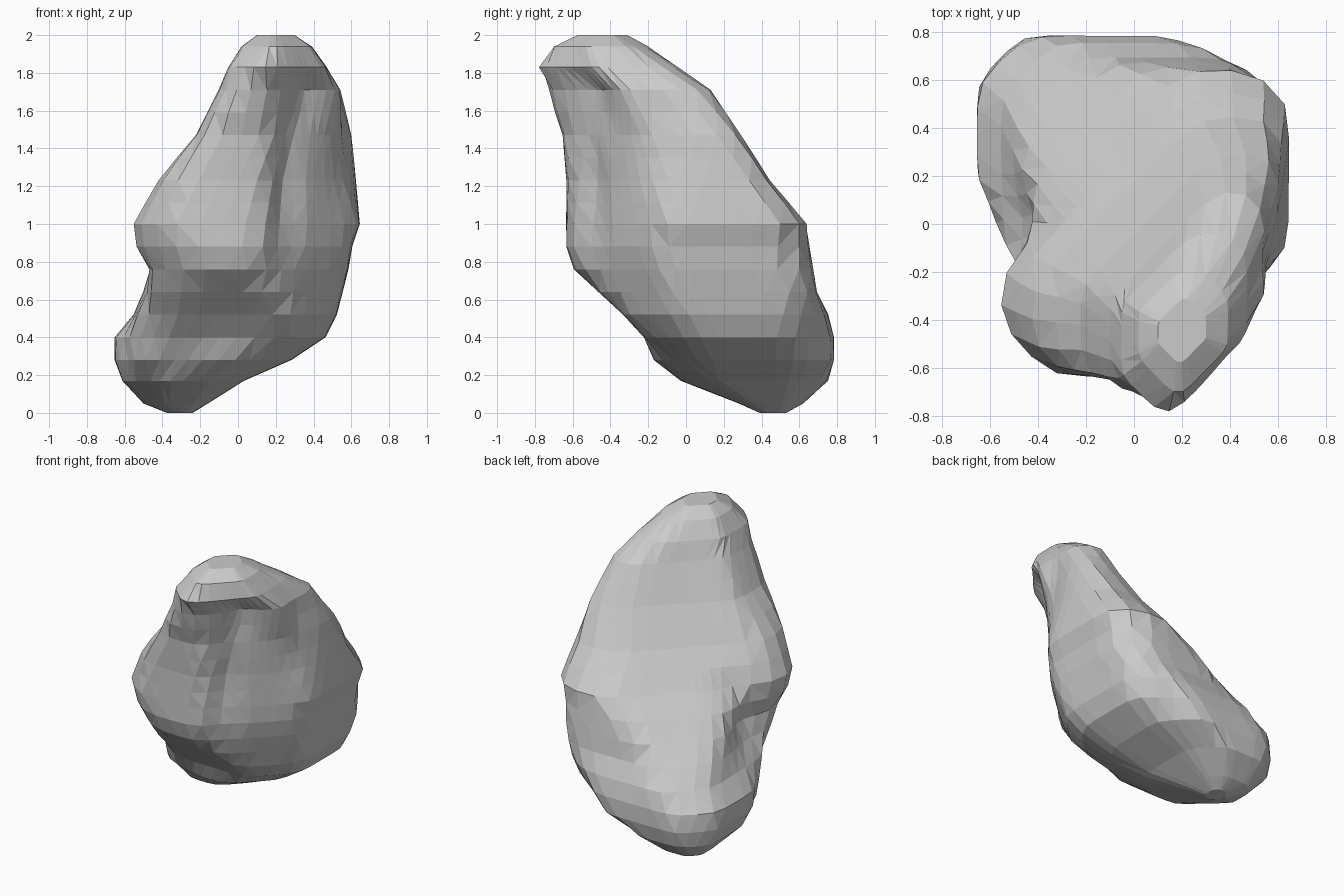
import bpy, bmesh
from math import cos, sin, pi, radians, exp
from mathutils import Vector

if "Cube" in bpy.data.objects:
    bpy.data.objects.remove(bpy.data.objects["Cube"])

SIDES = 36
# Each level: height, then the min/max reach of the section along
# x, y, the diagonal (y-x) and the diagonal (x+y)
LEVELS = [
    (0.00, -.40, -.24, .39, .53, .47, .60, .06, .18),
    (0.05, -.50, -.16, .28, .62, .36, .74, -.08, .26),
    (0.17, -.61, .03, -.03, .75, .09, .86, -.28, .43),
    (0.28, -.65, .28, -.17, .78, -.13, .88, -.40, .61),
    (0.40, -.65, .46, -.22, .78, -.31, .87, -.42, .72),
    (0.52, -.55, .52, -.33, .75, -.41, .77, -.46, .76),
    (0.64, -.50, .55, -.46, .69, -.45, .66, -.54, .79),
    (0.76, -.48, .58, -.59, .67, -.49, .54, -.60, .80),
    (0.88, -.55, .60, -.63, .65, -.52, .43, -.66, .80),
    (1.00, -.56, .64, -.63, .64, -.53, .31, -.69, .81),
    (1.23, -.42, .62, -.63, .44, -.54, .12, -.65, .72),
    (1.47, -.22, .60, -.65, .29, -.56, -.03, -.58, .60),
    (1.71, -.10, .55, -.73, .14, -.61, -.15, -.50, .42),
    (1.83, -.05, .47, -.79, -.04, -.67, -.20, -.48, .25),
    (1.94, .02, .39, -.74, -.20, -.64, -.27, -.38, .06),
    (2.00, .10, .30, -.58, -.30, -.55, -.36, -.28, -.06),
]
AXES = [0, 90, 135, 45]

# Hollows: centre x, y, z, width, height, depth
DENTS = [
    (-.52, -.02, .90, .19, .18, .13),   # left waist above the foot lobe
    (-.48, -.05, .62, .15, .10, .03),
    (-.65, .06, .33, .10, .15, .05),    # front-left of the foot
    (-.37, -.20, .28, .15, .12, .06),
    (.25, -.50, 1.20, .09, .40, .05),   # groove beside the front ridge
    (.36, -.48, 1.68, .12, .14, .05),   # groove beside the top lobe
    (.59, -.14, 1.45, .14, .30, .05),   # upper right flank
    (.32, .74, .40, .13, .12, .04),     # back right of the foot
]


def section(level):
    """Softened eight-sided outline bounded by the level's reaches."""
    z, reach = level[0], level[1:]
    cx, cy = (reach[0] + reach[1]) / 2, (reach[2] + reach[3]) / 2
    radii = []
    for i in range(SIDES):
        a = 2 * pi * i / SIDES
        r = 9
        for k, deg in enumerate(AXES):
            t = radians(deg)
            c = cos(a - t)
            base = cx * cos(t) + cy * sin(t)
            if abs(c) > 1e-4:
                limit = reach[2 * k + 1] if c > 0 else reach[2 * k]
                r = min(r, (limit - base) / c)
        radii.append(r)
    pts = []
    for i in range(SIDES):
        r = (radii[i - 1] + 4 * radii[i] + radii[(i + 1) % SIDES]) / 6
        a = 2 * pi * i / SIDES
        x, y = cx + r * cos(a), cy + r * sin(a)
        push = 0
        for dx, dy, dz, w, h, depth in DENTS:
            d = ((x - dx) ** 2 + (y - dy) ** 2) / w ** 2 + (z - dz) ** 2 / h ** 2
            push += depth * exp(-d)
        pts.append(Vector((x - push * cos(a), y - push * sin(a), z)))
    return pts


# Insert halfway levels where the spacing is wide
levels = []
for lo, hi in zip(LEVELS, LEVELS[1:]):
    levels.append(lo)
    if hi[0] - lo[0] > 0.2:
        levels.append(tuple((a + b) / 2 for a, b in zip(lo, hi)))
levels.append(LEVELS[-1])

# Leaning lobed body, lofted through the sections
bm = bmesh.new()
rings = [[bm.verts.new(p) for p in section(l)] for l in levels]
for a, b in zip(rings, rings[1:]):
    for i in range(SIDES):
        j = (i + 1) % SIDES
        bm.faces.new((a[i], a[j], b[j], b[i]))
bm.faces.new(rings[0][::-1])
bm.faces.new(rings[-1])
bmesh.ops.triangulate(bm, faces=bm.faces[:])
bmesh.ops.recalc_face_normals(bm, faces=bm.faces[:])
mesh = bpy.data.meshes.new("lobed_body")
bm.to_mesh(mesh)
bm.free()
bpy.context.collection.objects.link(bpy.data.objects.new("lobed_body", mesh))
